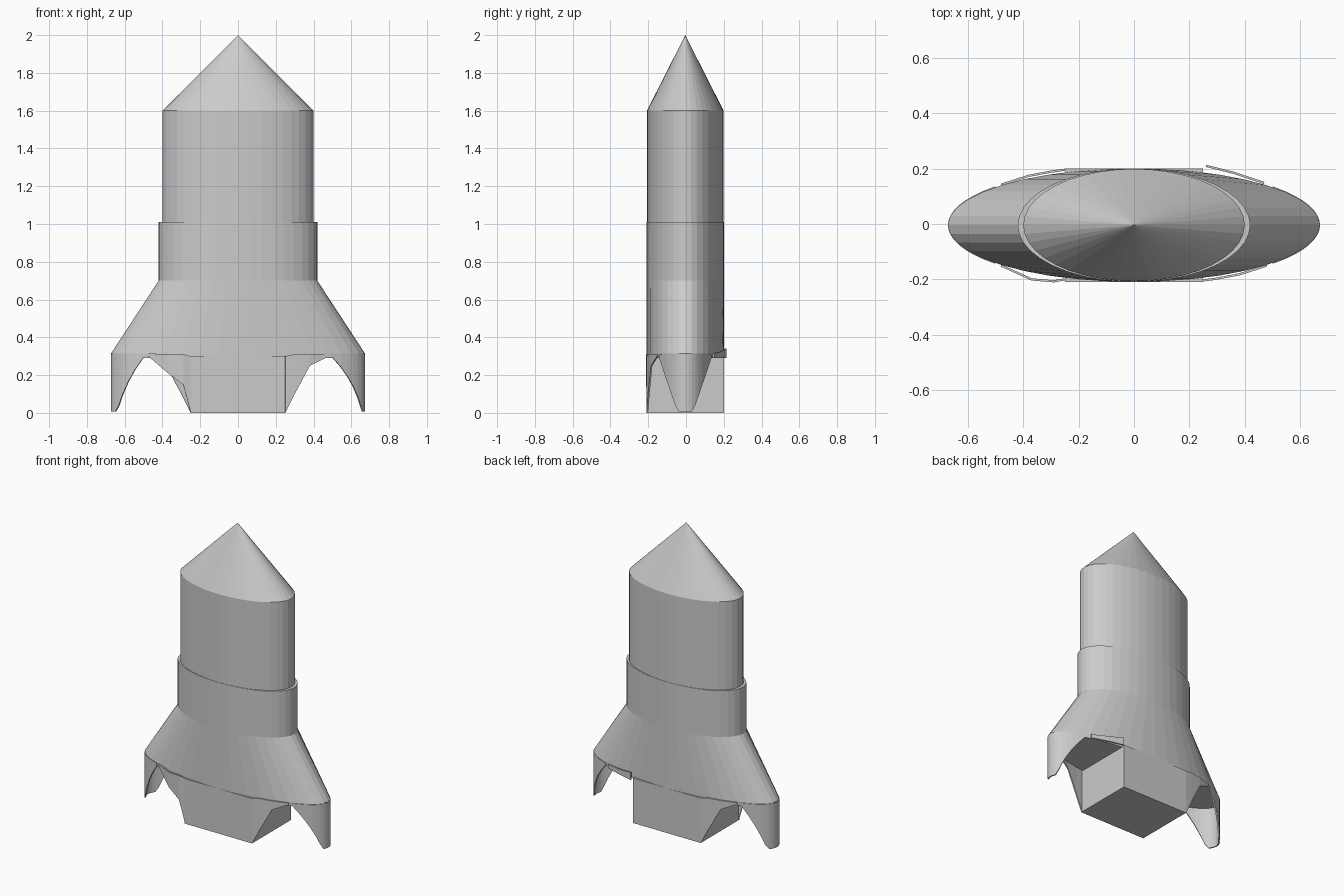
import bpy, math

if "Cube" in bpy.data.objects:
    bpy.data.objects.remove(bpy.data.objects["Cube"])

SIDES = 40
CY = -0.004


def make(name, verts, faces):
    mesh = bpy.data.meshes.new(name)
    mesh.from_pydata(verts, [], faces)
    mesh.update()
    ob = bpy.data.objects.new(name, mesh)
    bpy.context.collection.objects.link(ob)
    return ob


def loft(name, rings, cap_bottom=False):
    """Skin elliptical rings (rx, ry, z) listed from bottom to top; rx = 0 is a tip."""
    verts, faces, prev = [], [], None
    for rx, ry, z in rings:
        start = len(verts)
        n = SIDES if rx else 1
        for i in range(n):
            a = 2 * math.pi * i / SIDES
            verts.append((rx * math.cos(a), CY + ry * math.sin(a), z))
        if prev is not None:
            for i in range(SIDES):
                j = (i + 1) % SIDES
                if n == 1:
                    faces.append((prev + i, prev + j, start))
                else:
                    faces.append((prev + i, prev + j, start + j, start + i))
        prev = start
    if cap_bottom:
        faces.append(tuple(reversed(range(SIDES))))
    return make(name, verts, faces)


def sheet(name, pts):
    """Thin upright wall through (x, y, z_bottom, z_top) stations."""
    verts, faces = [], []
    for x, y, zb, zt in pts:
        verts += [(x, y, zb), (x, y, zt)]
    for i in range(len(pts) - 1):
        a = 2 * i
        faces.append((a, a + 2, a + 3, a + 1))
    ob = make(name, verts, faces)
    mod = ob.modifiers.new("thickness", "SOLIDIFY")
    mod.thickness = 0.008
    mod.offset = 0
    return ob


# Stacked elliptical body
loft("nose_cone", [(0.40, 0.203, 1.60), (0, 0, 2.0)])
loft("upper_hull", [(0.40, 0.203, 1.01), (0.40, 0.203, 1.60)])
loft("collar", [(0.42, 0.205, 0.70), (0.42, 0.205, 1.01), (0.40, 0.203, 1.01)])
loft("flared_skirt", [(0.67, 0.205, 0.29), (0.672, 0.205, 0.315), (0.42, 0.205, 0.70)], True)

# Engine block
bpy.ops.mesh.primitive_cube_add(size=1, location=(0, CY, 0.15))
block = bpy.context.object
block.name = "engine_block"
block.scale = (0.50, 0.41, 0.30)


# Tapered side fins that follow the rim of the skirt
def fin(name, side, half_tip):
    pts = []
    for i in range(-8, 9):
        y = 0.136 * i / 8
        x = side * 0.668 * math.sqrt(1 - (y / 0.205) ** 2)
        t = max(0, (abs(y) - half_tip) / (0.136 - half_tip))
        pts.append((x, CY + y, 0.008 + 0.285 * t, 0.31))
    return sheet(name, pts)


fin("right_fin", 1, 0.04)
fin("left_fin", -1, 0.06)

# Arched webs between skirt and block corners
arch = [(0.25, 0.20, 0.0, 0.30), (0.30, 0.193, 0.10, 0.31),
        (0.38, 0.178, 0.25, 0.31), (0.48, 0.146, 0.30, 0.31)]
sheet("front_right_web", [(x, CY - y, b, t) for x, y, b, t in arch])
sheet("back_left_web", [(-x, CY + y, b, t) for x, y, b, t in arch])
sheet("front_left_web", [(-0.25, -0.20, 0.0, 0.30), (-0.29, -0.207, 0.15, 0.31),
                         (-0.37, -0.20, 0.21, 0.31), (-0.48, -0.15, 0.305, 0.315)])
sheet("back_right_rim", [(0.26, 0.21, 0.29, 0.34), (0.36, 0.185, 0.29, 0.325),
                         (0.47, 0.148, 0.29, 0.315)])
